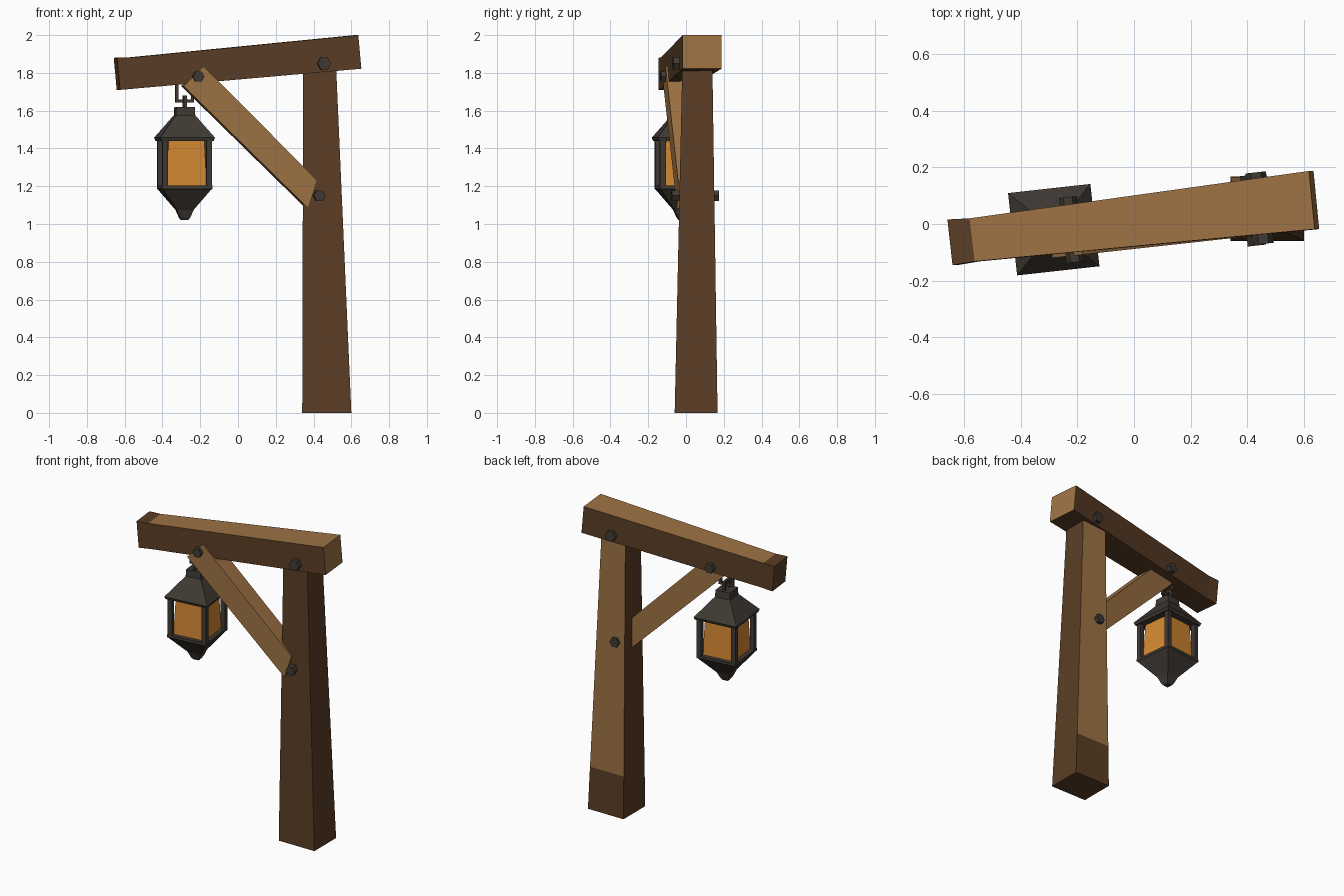
import bpy, bmesh, math
from mathutils import Vector, Matrix

if "Cube" in bpy.data.objects:
    bpy.data.objects.remove(bpy.data.objects["Cube"])


def material(name, rgb):
    m = bpy.data.materials.new(name)
    m.diffuse_color = (*rgb, 1)
    m.use_nodes = True
    m.node_tree.nodes["Principled BSDF"].inputs["Base Color"].default_value = m.diffuse_color
    return m


DARK = material("dark_wood", (0.102, 0.047, 0.0185))
LIGHT = material("light_wood", (0.342, 0.171, 0.058))
METAL = material("dark_iron", (0.051, 0.042, 0.034))
GLASS = material("amber_glass", (0.66, 0.25, 0.032))
TURN = math.radians(6.3)  # beam, brace and lantern share this twist


def loft(name, sections, mats, rule=None):
    """Skin a list of equal-length rings, capped at both ends."""
    bm = bmesh.new()
    rings = [[bm.verts.new(p) for p in s] for s in sections]
    n = len(rings[0])
    for a, b in zip(rings, rings[1:]):
        for i in range(n):
            j = (i + 1) % n
            bm.faces.new((a[i], a[j], b[j], b[i]))
    bm.faces.new(rings[0][::-1])
    bm.faces.new(rings[-1])
    bmesh.ops.recalc_face_normals(bm, faces=bm.faces)
    bm.normal_update()
    if rule:
        for f in bm.faces:
            f.material_index = rule(f.normal, f.calc_center_median())
    me = bpy.data.meshes.new(name)
    bm.to_mesh(me)
    bm.free()
    for m in mats:
        me.materials.append(m)
    ob = bpy.data.objects.new(name, me)
    bpy.context.collection.objects.link(ob)
    return ob


def rect(x0, x1, y0, y1, z):
    return [(x0, y0, z), (x1, y0, z), (x1, y1, z), (x0, y1, z)]


# Post: tapered, pale back face above the foot
post_rings = []
for z in (0, 0.28, 1.85):
    t = z / 1.82
    post_rings.append(rect(0.34 + 0.005 * t, 0.60 - 0.08 * t,
                           -0.06 + 0.04 * t, 0.167 - 0.027 * t, z))
loft("post", post_rings, [DARK, LIGHT],
     lambda n, c: int(n.y > 0.7 and c.z > 0.28))


# Beam: tapered and tilted, dark end band, pale top and right end
def beam_ring(xf, yf, xb, yb, top, bottom):
    k = 0.016
    return [(xf, yf, top), (xb, yb, top), (xb + k, yb, bottom), (xf + k, yf, bottom)]


loft("beam", [beam_ring(-0.64, -0.145, -0.658, 0.016, 1.88, 1.71),
              beam_ring(-0.562, -0.132, -0.58, 0.02, 1.882, 1.717),
              beam_ring(0.637, -0.018, 0.617, 0.187, 2.0, 1.822)],
     [DARK, LIGHT],
     lambda n, c: int((n.z > 0.7 and c.x > -0.5) or n.x > 0.7))

# Diagonal brace between beam and post
brace_outline = [(-0.182, 1.835), (-0.288, 1.73), (0.372, 1.083), (0.42, 1.23)]
loft("brace", [[(x - 0.11 * d, -0.088 + 0.11 * x + d, z) for x, z in brace_outline]
               for d in (0, 0.12)], [LIGHT])


# Hexagonal bolts running right through the timber
def bolt(name, x, z, y0, y1, r):
    rings = []
    for y in (y0, y1):
        cx = x - 0.11 * (y - y0)
        rings.append([(cx + r * math.cos(i * math.pi / 3), y + 0.11 * r * math.cos(i * math.pi / 3),
                       z + r * math.sin(i * math.pi / 3)) for i in range(6)])
    loft(name, rings, [METAL])


bolt("beam_bolt", 0.457, 1.85, -0.07, 0.182, 0.036)
bolt("brace_top_bolt", -0.208, 1.78, -0.135, 0.095, 0.031)
bolt("brace_bottom_bolt", 0.433, 1.15, -0.076, 0.172, 0.032)

# Lantern parts are built around their own axis, then placed under the beam
PLACE = Matrix.Translation((-0.283, -0.02, 0)) @ Matrix.Rotation(TURN, 4, 'Z')


def tower(name, profile, mat, x=0, y=0):
    """Square turned shape from (z, half width) pairs."""
    ob = loft(name, [rect(x - h, x + h, y - h, y + h, z) for z, h in profile], [mat])
    ob.matrix_world = PLACE
    return ob


def bar(name, x0, x1, y0, y1, z0, z1):
    loft(name, [rect(x0, x1, y0, y1, z) for z in (z0, z1)], [METAL]).matrix_world = PLACE


tower("lantern_roof", [(1.44, 0.14), (1.457, 0.146), (1.575, 0.052)], METAL)
tower("lantern_cap", [(1.57, 0.052), (1.62, 0.049)], METAL)
tower("lantern_glass", [(1.2, 0.106), (1.445, 0.095)], GLASS)
tower("lantern_base", [(1.02, 0.018), (1.035, 0.028), (1.075, 0.044),
                       (1.18, 0.126), (1.186, 0.133), (1.203, 0.133)], METAL)
for sx in (-1, 1):
    for sy in (-1, 1):
        tower("lantern_corner_bar", [(1.195, 0.015), (1.445, 0.015)], METAL, sx * 0.117, sy * 0.117)

# Hanger: square link under the beam with a smaller crossing link on the cap
for s in (-1, 1):
    bar("hanger_side", s * 0.042 - 0.008, s * 0.042 + 0.008, -0.008, 0.008, 1.642, 1.78)
    bar("link_side", -0.008, 0.008, s * 0.03 - 0.008, s * 0.03 + 0.008, 1.61, 1.68)
bar("hanger_bottom", -0.05, 0.05, -0.008, 0.008, 1.642, 1.658)
bar("link_top", -0.008, 0.008, -0.038, 0.038, 1.664, 1.68)
